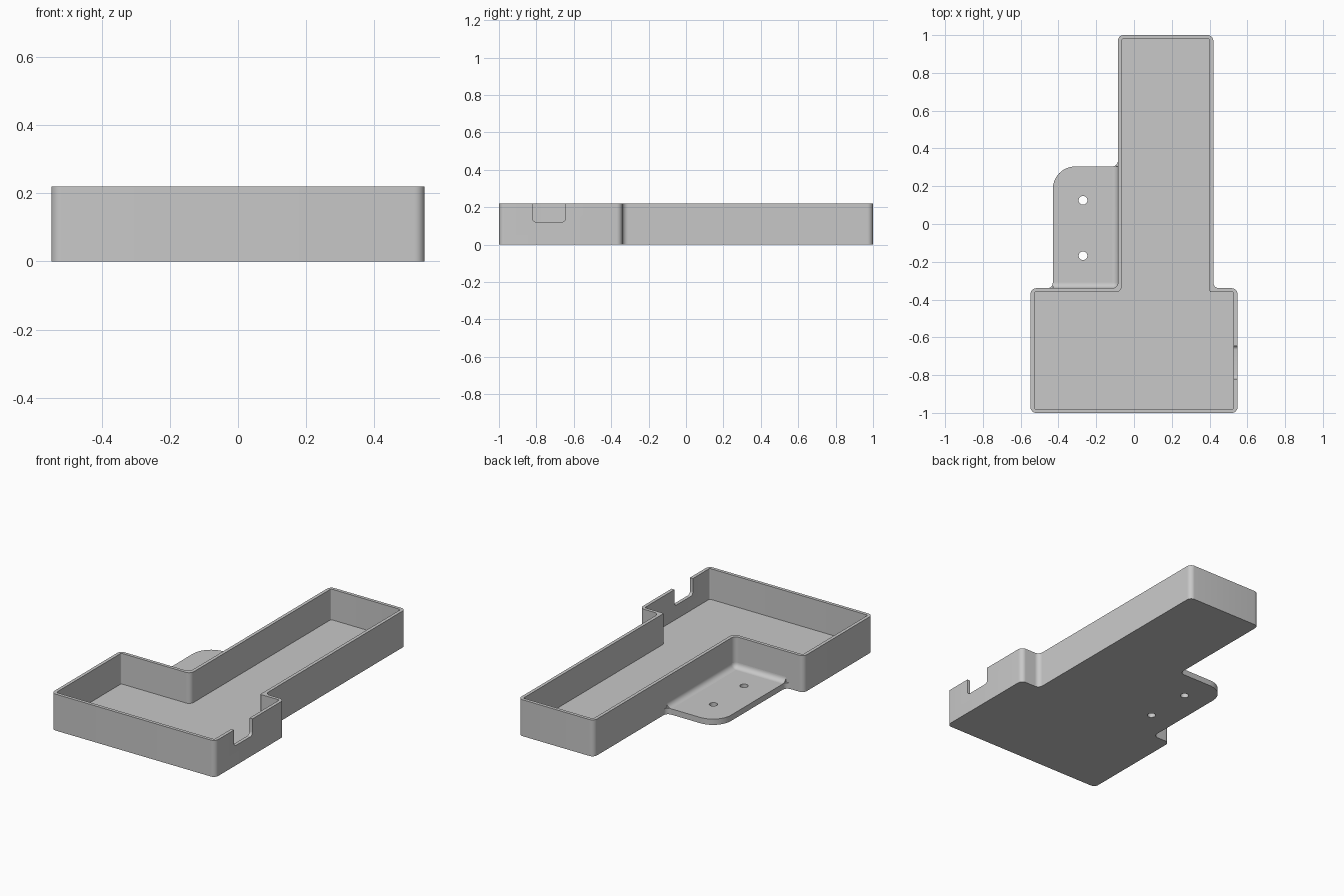
import bpy, bmesh, math
from mathutils import Vector, Matrix

cube = bpy.data.objects.get("Cube")
if cube:
    bpy.data.objects.remove(cube)

HEIGHT, FLOOR, WALL, R = 0.22, 0.035, 0.02, 0.03

grey = bpy.data.materials.new("plain grey")
grey.use_nodes = True
colour = (0.58, 0.58, 0.58, 1)
grey.diffuse_color = colour
grey.node_tree.nodes["Principled BSDF"].inputs["Base Color"].default_value = colour


def rounded(corners, steps=8):
    """Outline with right-angle corners (x, y, radius) turned into arcs."""
    pts = []
    for i, (x, y, r) in enumerate(corners):
        p = Vector((x, y))
        u = (Vector(corners[i - 1][:2]) - p).normalized()
        v = (Vector(corners[(i + 1) % len(corners)][:2]) - p).normalized()
        arc = [p]
        if r:
            angles = [math.pi / 2 * k / steps for k in range(steps + 1)]
            arc = [p + (u + v) * r - v * r * math.cos(a) - u * r * math.sin(a) for a in angles]
        for q in arc:
            if not pts or (q - pts[-1]).length > 1e-5:
                pts.append(q)
    if (pts[0] - pts[-1]).length < 1e-5:
        pts.pop()
    return pts


def finish(name, bm):
    bmesh.ops.recalc_face_normals(bm, faces=bm.faces)
    mesh = bpy.data.meshes.new(name)
    bm.to_mesh(mesh)
    bm.free()
    mesh.materials.append(grey)
    obj = bpy.data.objects.new(name, mesh)
    bpy.context.collection.objects.link(obj)
    return obj


def prism(name, pts, low, high, matrix=Matrix()):
    bm = bmesh.new()
    base = bm.faces.new([bm.verts.new((p.x, p.y, low)) for p in pts])
    top = bmesh.ops.extrude_face_region(bm, geom=[base], use_keep_orig=True)
    moved = [g for g in top["geom"] if isinstance(g, bmesh.types.BMVert)]
    bmesh.ops.translate(bm, verts=moved, vec=(0, 0, high - low))
    bm.transform(matrix)
    return finish(name, bm)


def select(obj):
    bpy.ops.object.select_all(action='DESELECT')
    obj.select_set(True)
    bpy.context.view_layer.objects.active = obj


def cut(obj, cutter):
    cutter.hide_render = True
    select(obj)
    mod = obj.modifiers.new("cut", 'BOOLEAN')
    mod.operation, mod.solver, mod.object = 'DIFFERENCE', 'EXACT', cutter
    bpy.ops.object.modifier_apply(modifier=mod.name)
    bpy.data.objects.remove(cutter)


def tray_outline(d, r, r_left, r_right):
    """T-shaped plan, moved inwards by d."""
    w, step = 0.548 - d, -0.34 - d
    left, right = -0.085 + d, 0.42 - d
    return rounded([(-w, -1 + d, r), (w, -1 + d, r), (w, step, r), (right, step, r_right),
                    (right, 1 - d, r), (left, 1 - d, r), (left, step, r_left), (-w, step, r)])


# Tray: solid outline, hollowed, with a notch in the left wall
tray = prism("tray", tray_outline(0, R, R, R), 0, HEIGHT)
cut(tray, prism("cavity_cutter", tray_outline(WALL, 0.008, R, 0.008), FLOOR, HEIGHT + 0.1))
to_side = Matrix(((0, 0, 1, 0), (1, 0, 0, 0), (0, 1, 0, 0), (0, 0, 0, 1)))
notch = rounded([(-0.82, 0.12, 0.02), (-0.645, 0.12, 0.02), (-0.645, 0.3, 0), (-0.82, 0.3, 0)])
cut(tray, prism("notch_cutter", notch, 0.5, 0.6, to_side))

# Mounting tab with two screw holes
WX, WY, TX, TY = -0.085, -0.34, -0.43, 0.305
tab = prism("mounting_tab", rounded([
    (WX, WY, R), (WX, TY + R, 0), (WX, TY, R), (TX, TY, 0.12), (TX, WY, R), (TX - R, WY, 0)]),
    0, FLOOR)
for y in (0.125, -0.168):
    circle = [Vector((-0.27 + 0.023 * math.cos(math.tau * k / 32),
                      y + 0.023 * math.sin(math.tau * k / 32))) for k in range(32)]
    cut(tab, prism("hole_cutter", circle, -0.1, 0.1))

# Cove between the tab and the walls: a quarter-round swept around the corner
path = [(Vector((WX, TY)), Vector((-1, 0)))]
centre = Vector((WX - R, WY + R))
for k in range(9):
    a = math.pi / 2 * k / 8
    n = Vector((-math.cos(a), math.sin(a)))
    path.append((centre - n * R, n))
path.append((Vector((TX, WY)), Vector((0, 1))))
bm = bmesh.new()
rows = []
for p, n in path:
    section = [(0, FLOOR)]
    for k in range(9):
        a = math.pi / 2 * k / 8
        section.append((R * (1 - math.cos(a)), FLOOR + R * (1 - math.sin(a))))
    rows.append([bm.verts.new((*(p + n * d), z)) for d, z in section])
for a, b in zip(rows, rows[1:]):
    for i in range(1, 9):
        bm.faces.new((a[i], a[i + 1], b[i + 1], b[i]))
bm.faces.new(rows[0])
bm.faces.new(rows[-1])
bmesh.ops.remove_doubles(bm, verts=bm.verts, dist=1e-5)
cove = finish("tab_cove", bm)
# The open strip must face up, away from the walls
if sum(f.normal.z * f.area for f in cove.data.polygons) < 0:
    cove.data.flip_normals()

for obj in (tray, tab, cove):
    select(obj)
    bpy.ops.object.shade_smooth_by_angle(angle=math.radians(30))
